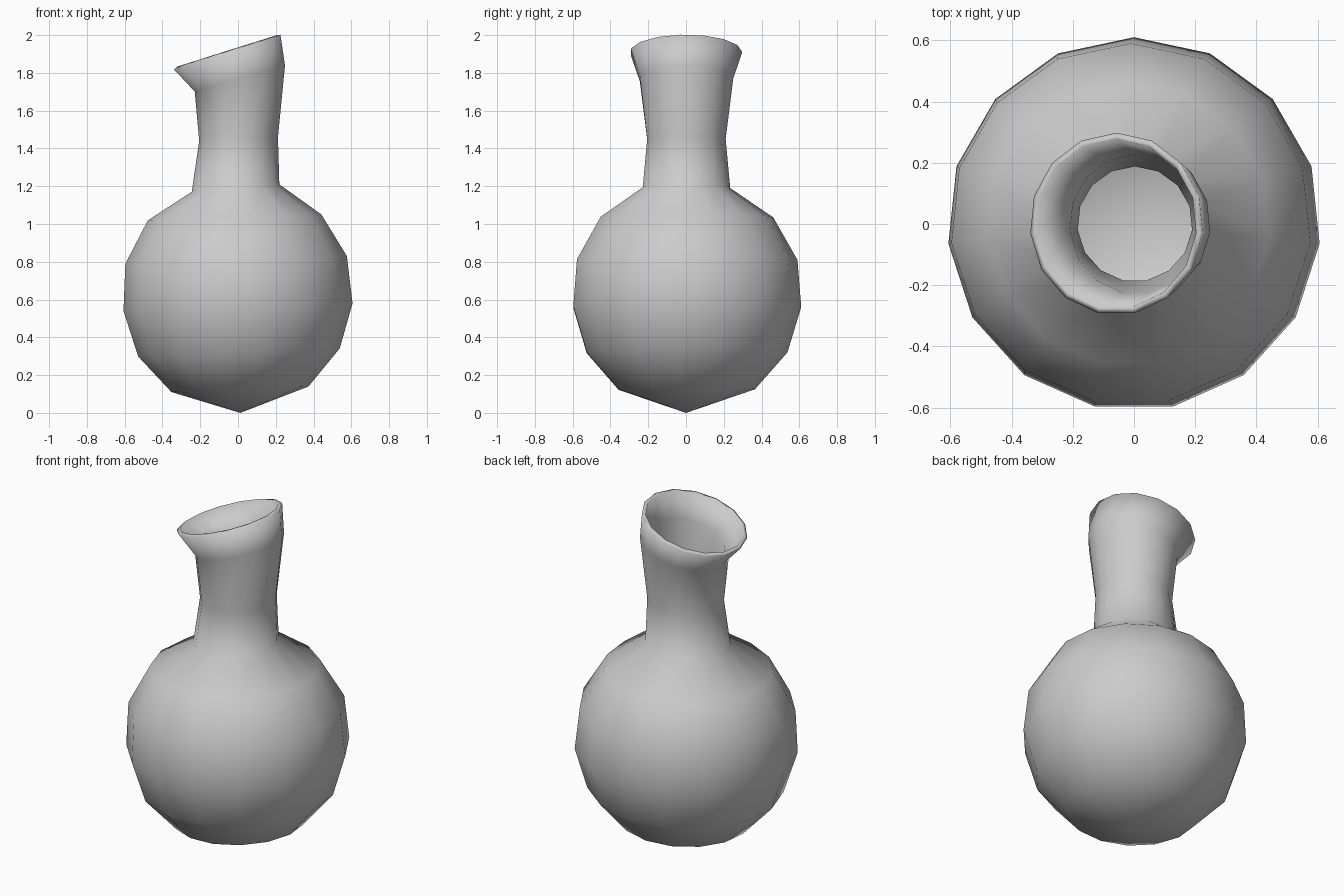
import bpy, bmesh, math

if "Cube" in bpy.data.objects:
    bpy.data.objects.remove(bpy.data.objects["Cube"])

SIDES = 15
# Profile rings: centre x, centre z, radius, slope of the ring along x
RINGS = [
    (0.010, 0.125, 0.365, 0.04),
    (0.005, 0.320, 0.537, 0.04),
    (0.000, 0.560, 0.610, 0.033),
    (-0.010, 0.810, 0.590, 0.034),
    (-0.018, 1.035, 0.462, 0.034),
    (-0.013, 1.190, 0.234, 0.085),
    (0.003, 1.450, 0.210, 0.05),
    (0.010, 1.770, 0.250, 0.29),
    (-0.057, 1.910, 0.298, 0.327),
]

bm = bmesh.new()


def add_ring(cx, cz, r, slope):
    rx = r / math.sqrt(1 + slope * slope)
    verts = []
    for i in range(SIDES):
        a = math.pi / 2 + 2 * math.pi * i / SIDES
        dx = rx * math.cos(a)
        verts.append(bm.verts.new((cx + dx, r * math.sin(a), cz + slope * dx)))
    return verts


# Pointed base, round body, neck and slanted lip
loops = [add_ring(*ring) for ring in RINGS]
tip = bm.verts.new((0.012, 0, 0))
for i in range(SIDES):
    j = (i + 1) % SIDES
    bm.faces.new((tip, loops[0][j], loops[0][i]))
    for low, high in zip(loops, loops[1:]):
        bm.faces.new((low[i], low[j], high[j], high[i]))
for f in bm.faces:
    f.smooth = True

mesh = bpy.data.meshes.new("flask")
bm.to_mesh(mesh)
bm.free()
flask = bpy.data.objects.new("flask", mesh)
bpy.context.collection.objects.link(flask)

# Hollow wall
wall = flask.modifiers.new("wall", 'SOLIDIFY')
wall.thickness = 0.022
wall.offset = -1
